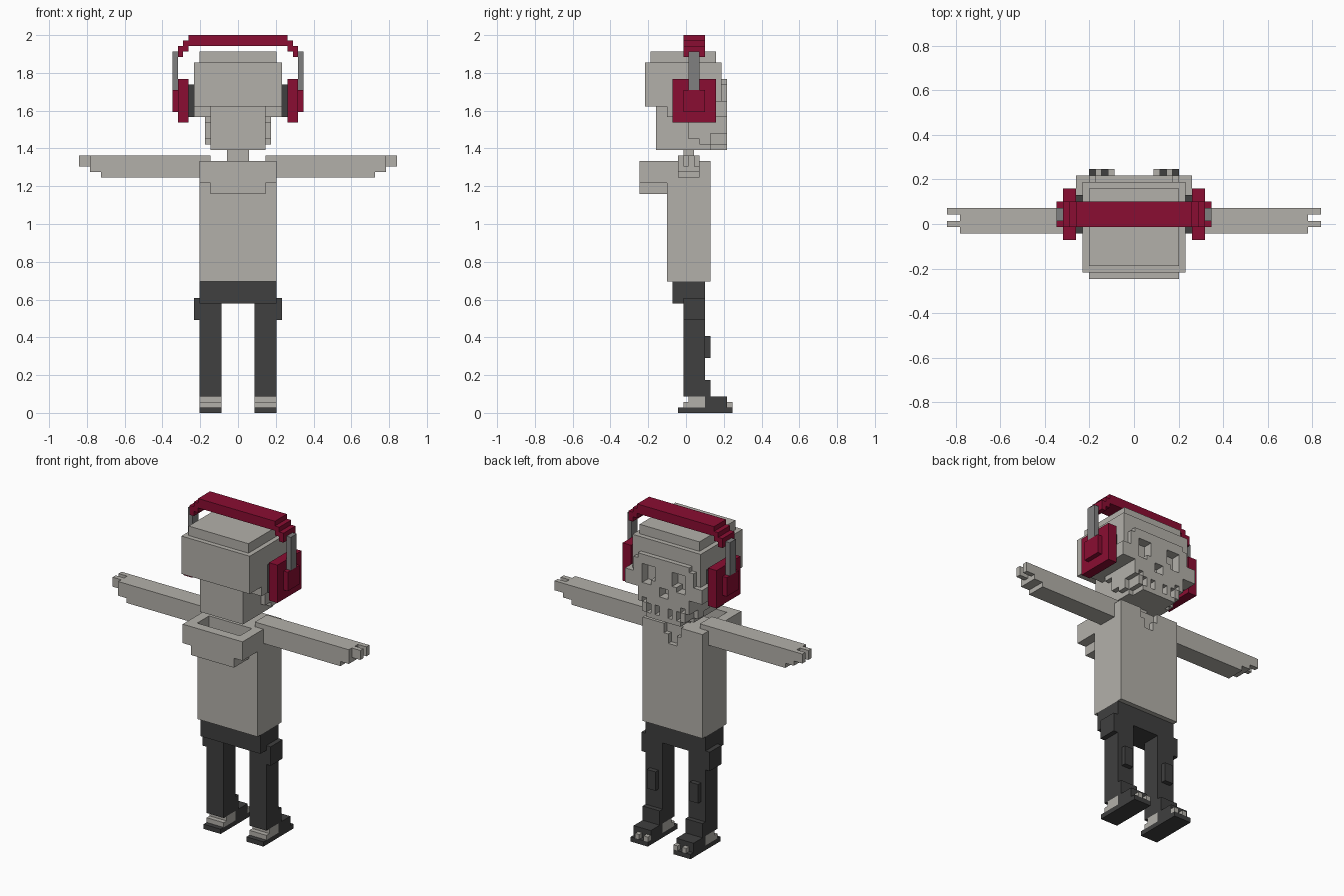
import bpy, bmesh, math

if "Cube" in bpy.data.objects:
    bpy.data.objects.remove(bpy.data.objects["Cube"])

U = 2 / 69          # size of one block
Y_MID = 8.5         # blocks from the front edge to the centre


def material(name, rgb):
    m = bpy.data.materials.new(name)
    m.diffuse_color = (*rgb, 1)
    m.use_nodes = True
    m.node_tree.nodes["Principled BSDF"].inputs["Base Color"].default_value = m.diffuse_color
    return m


BONE = material("bone_grey", (0.45, 0.435, 0.40))
DARK = material("charcoal", (0.05, 0.05, 0.05))
RED = material("crimson", (0.255, 0.004, 0.032))
STEEL = material("steel_grey", (0.216, 0.216, 0.216))

# Corner offsets of each block side, keyed by its outward direction
SIDES = {
    (1, 0, 0): ((1, 0, 0), (1, 1, 0), (1, 1, 1), (1, 0, 1)),
    (-1, 0, 0): ((0, 0, 0), (0, 0, 1), (0, 1, 1), (0, 1, 0)),
    (0, 1, 0): ((0, 1, 0), (0, 1, 1), (1, 1, 1), (1, 1, 0)),
    (0, -1, 0): ((0, 0, 0), (1, 0, 0), (1, 0, 1), (0, 0, 1)),
    (0, 0, 1): ((0, 0, 1), (1, 0, 1), (1, 1, 1), (0, 1, 1)),
    (0, 0, -1): ((0, 0, 0), (0, 1, 0), (1, 1, 0), (1, 0, 0)),
}


def cells(boxes):
    """All blocks inside boxes given as x0, x1, y0, y1, z0, z1."""
    return {(x, y, z) for x0, x1, y0, y1, z0, z1 in boxes
            for x in range(x0, x1) for y in range(y0, y1) for z in range(z0, z1)}


def part(name, mat, boxes, cuts=()):
    """Right half built of blocks, only outer faces kept, then mirrored."""
    solid = cells(boxes) - cells(cuts)
    bm = bmesh.new()
    verts = {}

    def vert(p):
        if p not in verts:
            verts[p] = bm.verts.new((p[0] * U, (p[1] - Y_MID) * U, p[2] * U))
        return verts[p]

    for c in sorted(solid):
        for d, corners in SIDES.items():
            if tuple(a + b for a, b in zip(c, d)) in solid:
                continue
            if c[0] == 0 and d[0] == -1:      # leave the centre seam open
                continue
            bm.faces.new([vert(tuple(a + b for a, b in zip(c, k))) for k in corners])
    # Merge the flat block sides into large faces
    bmesh.ops.dissolve_limit(bm, angle_limit=math.radians(1),
                             verts=bm.verts[:], edges=bm.edges[:])
    me = bpy.data.meshes.new(name)
    bm.to_mesh(me)
    bm.free()
    me.materials.append(mat)
    ob = bpy.data.objects.new(name, me)
    bpy.context.collection.objects.link(ob)
    mod = ob.modifiers.new("Mirror", 'MIRROR')
    mod.use_axis[0] = True
    mod.merge_threshold = 0.001
    return ob


# Skull: crown, cranium, jaw and cheeks, with eyes, nose and teeth gaps cut in
part("skull", BONE,
     [(0, 7, 2, 14, 64, 66), (0, 8, 1, 15, 56, 64), (0, 8, 5, 15, 54, 56),
      (0, 5, 3, 16, 48, 56), (0, 6, 7, 16, 53, 55), (0, 6, 9, 16, 51, 53),
      (0, 6, 9, 13, 50, 51), (0, 6, 11, 13, 49, 50),
      (0, 6, 15, 16, 60, 61), (0, 7, 15, 16, 54, 60), (0, 9, 13, 16, 54, 57)],
     [(2, 5, 14, 16, 56, 59), (3, 5, 14, 16, 55, 56), (0, 1, 14, 16, 53, 55),
      (1, 2, 14, 16, 49, 51), (3, 4, 14, 16, 49, 51), (4, 5, 14, 16, 51, 52),
      (4, 6, 13, 16, 48, 49)])

part("neck", BONE, [(0, 2, 8, 10, 46, 48)])

# Shirt with hanging hood, hood opening and stepped neckline
part("shirt", BONE,
     [(0, 7, 5, 13, 24, 46), (0, 7, 0, 5, 42, 46), (0, 5, 0, 5, 40, 42)],
     [(0, 5, 2, 6, 43, 46), (0, 2, 12, 13, 44, 46), (0, 1, 12, 13, 42, 44)])

# Arms with stepped hands and two fingers
part("arms", BONE,
     [(5, 7, 7, 11, 46, 47), (7, 25, 7, 11, 43, 47), (25, 27, 7, 11, 44, 47),
      (27, 29, 8, 9, 45, 47), (27, 29, 10, 11, 45, 47)])

# Trousers: hips, legs, pockets, knee patches and cuffs
part("trousers", DARK,
     [(0, 7, 6, 12, 20, 24), (3, 7, 8, 12, 3, 24), (7, 8, 8, 12, 17, 21),
      (4, 6, 12, 13, 10, 14), (3, 7, 12, 13, 3, 6)])

# Feet
part("shoes", DARK, [(3, 7, 7, 17, 0, 1), (3, 7, 12, 16, 1, 3)])
part("ankles", BONE, [(3, 7, 8, 12, 1, 2), (3, 7, 9, 12, 2, 3)])
part("toes", BONE, [(3, 4, 16, 17, 1, 2), (5, 6, 16, 17, 1, 2)])

# Headphones
part("headphone_band", RED,
     [(0, 9, 8, 12, 67, 69), (9, 10, 8, 12, 66, 68), (10, 11, 8, 12, 65, 67)])
part("headphone_rods", STEEL, [(11, 12, 9, 11, 59, 66)])
part("headphone_cups", RED, [(9, 11, 6, 14, 53, 61), (11, 12, 8, 12, 55, 59)])
part("headphone_pads", DARK, [(8, 9, 7, 13, 54, 60)])
